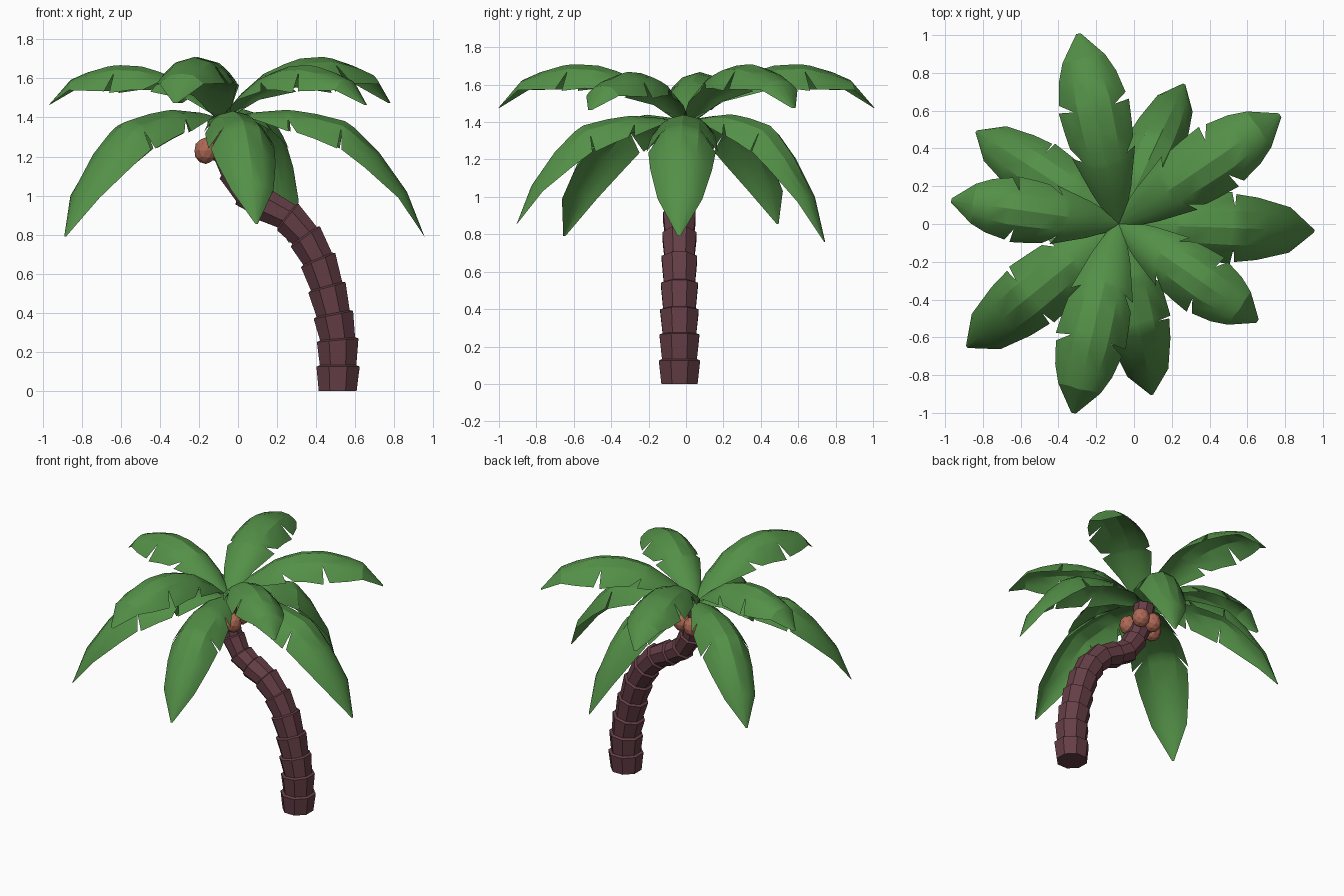
import bpy, bmesh, math
from mathutils import Vector

if "Cube" in bpy.data.objects:
    bpy.data.objects.remove(bpy.data.objects["Cube"])


def material(name, rgb):
    m = bpy.data.materials.new(name)
    m.diffuse_color = (*rgb, 1)
    m.use_nodes = True
    m.node_tree.nodes["Principled BSDF"].inputs["Base Color"].default_value = m.diffuse_color
    return m


GREEN = material("leaf green", (0.088, 0.28, 0.064))
BROWN = material("bark brown", (0.13, 0.049, 0.062))
NUT = material("nut brown", (0.42, 0.14, 0.09))


def finish(name, bm, mat, angle=None):
    me = bpy.data.meshes.new(name)
    bm.to_mesh(me)
    bm.free()
    ob = bpy.data.objects.new(name, me)
    bpy.context.collection.objects.link(ob)
    me.materials.append(mat)
    if angle:
        bpy.ops.object.select_all(action='DESELECT')
        ob.select_set(True)
        bpy.context.view_layer.objects.active = ob
        bpy.ops.object.shade_smooth_by_angle(angle=math.radians(angle))
    return ob


# Trunk: eight-sided segments, each flaring toward its top
PATH = [(0.51, 0), (0.512, 0.125), (0.51, 0.26), (0.488, 0.39), (0.455, 0.53),
        (0.41, 0.67), (0.345, 0.79), (0.255, 0.89), (0.14, 0.95), (0.045, 1.01),
        (-0.025, 1.12), (-0.075, 1.26), (-0.09, 1.39)]
pts = [Vector((x, -0.035 + 0.035 * max(0, z - 0.9) / 0.5, z)) for x, z in PATH]


def tangent(i):
    if i == 0:
        return Vector((0, 0, 1))
    return (pts[min(i + 1, len(pts) - 1)] - pts[i - 1]).normalized()


bm = bmesh.new()
rings = []


def ring(c, t, r):
    v = Vector((0, 1, 0))
    u = v.cross(t).normalized()
    v = t.cross(u)
    return [bm.verts.new(c + r * (math.cos(a) * u + math.sin(a) * v))
            for a in [math.pi / 8 + k * math.pi / 4 for k in range(8)]]


for i in range(len(pts) - 1):
    r = 0.107 - 0.0038 * i
    rings.append(ring(pts[i] + tangent(i) * (0.008 if i else 0), tangent(i), r * 0.98))
    rings.append(ring(pts[i + 1], tangent(i + 1), r * 1.12))
for a, b in zip(rings, rings[1:]):
    for k in range(8):
        bm.faces.new((a[k], a[(k + 1) % 8], b[(k + 1) % 8], b[k]))
bm.faces.new(rings[0][::-1])
bm.faces.new(rings[-1])
bmesh.ops.recalc_face_normals(bm, faces=bm.faces)
finish("trunk", bm, BROWN)

# Leaf spines (distance out, height above crown) for the two tiers
CROWN = Vector((-0.08, 0, 1.39))
UPPER = [(0, 0), (0.15, 0.14), (0.30, 0.25), (0.45, 0.31), (0.62, 0.32),
         (0.72, 0.305), (0.89, 0.245), (1.03, 0.085)]
LOWER = [(0, 0), (0.15, 0.035), (0.34, 0.05), (0.50, 0.025), (0.65, -0.015),
         (0.80, -0.165), (0.945, -0.37), (1.035, -0.60)]
# Leaf rows: distance, full half width, edge half width, edge shift (teeth and notches)
HALF = [(0, .03, .03, 0), (.15, .10, .105, .01), (.30, .155, .17, .04),
        (.33, .16, .12, .01), (.38, .165, .17, .02), (.48, .175, .18, .02),
        (.60, .18, .19, .04), (.63, .18, .11, 0), (.68, .18, .18, .02)]
UPPER_ROWS = HALF + [(.80, .155, .155, .03), (.90, .115, .115, .03), (1.03, .012, .012, 0)]
LOWER_ROWS = HALF + [(.80, .165, .165, .02), (.945, .12, .12, .01), (1.035, .008, .008, 0)]


def spine(curve, r):
    for (r0, z0), (r1, z1) in zip(curve, curve[1:]):
        if r <= r1:
            break
    return z0 + (z1 - z0) * (r - r0) / (r1 - r0)


def leaf(name, curve, rows, deg, sr, sz, wid):
    bm = bmesh.new()
    a = math.radians(deg)
    out, side = Vector((math.cos(a), math.sin(a), 0)), Vector((-math.sin(a), math.cos(a), 0))
    grid = []
    for r, full, edge, shift in rows:
        h = 0.06
        lo, hi = max(r - h, 0), r + h
        tan = Vector(((hi - lo) * sr, (spine(curve, hi) - spine(curve, lo)) * sz)).normalized()
        mid = full * 0.5
        cols = [(0, 0), (mid, 0), (mid + 0.6 * (edge - mid), 0.5 * shift), (edge, shift)]
        row = []
        for sgn, (w, s) in [(-1, c) for c in cols[:0:-1]] + [(1, c) for c in cols]:
            drop = 0.125 * (w / 0.18) ** 2.3
            x = r * sr + tan.x * s + tan.y * drop
            z = spine(curve, r) * sz + tan.y * s - tan.x * drop
            row.append(bm.verts.new(CROWN + out * x + side * (sgn * w * wid) + Vector((0, 0, z))))
        grid.append(row)
    for p, q in zip(grid, grid[1:]):
        for k in range(6):
            bm.faces.new((p[k], q[k], q[k + 1], p[k + 1]))
    bmesh.ops.remove_doubles(bm, verts=bm.verts, dist=0.002)
    finish(name, bm, GREEN, 25)


for i, (deg, s) in enumerate([(102, 1.0), (34, 1.0), (-35, 0.87), (-103.5, 1.0), (172, 0.87)]):
    leaf(f"upper_leaf_{i + 1}", UPPER, UPPER_ROWS, deg, s, s, 0.4 + 0.6 * s)
for i, (deg, sr, sz) in enumerate([(65, .79, 1.05), (-2, 1, 1), (-79, .89, .89),
                                   (219, 1, 1), (147, .87, .89)]):
    leaf(f"lower_leaf_{i + 1}", LOWER, LOWER_ROWS, deg, sr, sz, 0.3 + 0.7 * sr)

# Nuts clustered under the crown
for i, (x, y, z) in enumerate([(-0.165, -0.01, 1.23), (0.0, -0.06, 1.24),
                               (-0.01, 0.06, 1.25), (-0.10, 0.07, 1.24)]):
    bm = bmesh.new()
    bmesh.ops.create_icosphere(bm, subdivisions=2, radius=0.062)
    bmesh.ops.scale(bm, vec=(0.97, 0.97, 1.1), verts=bm.verts)
    bmesh.ops.translate(bm, vec=(x, y, z), verts=bm.verts)
    finish(f"nut_{i + 1}", bm, NUT)
